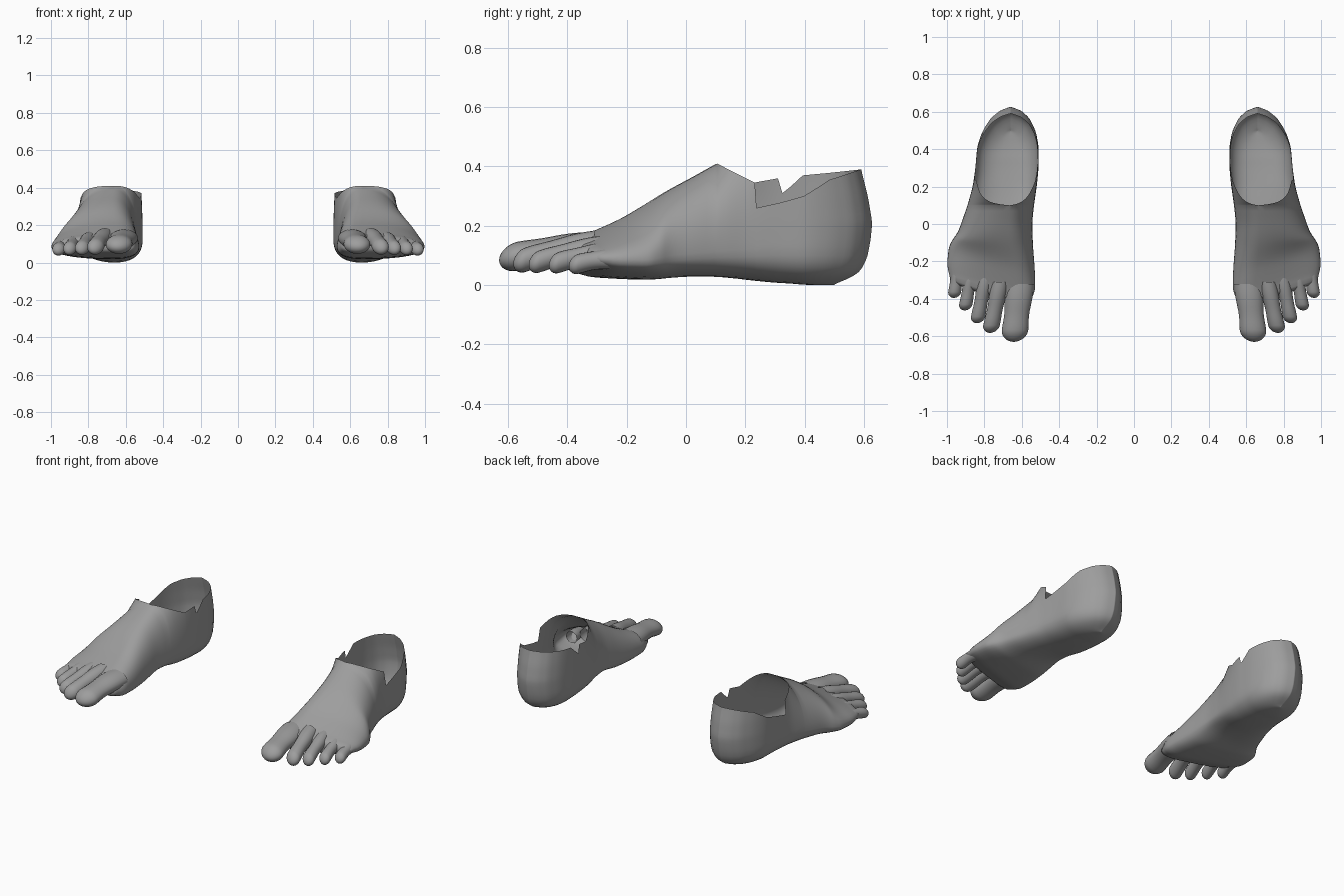
import bpy, bmesh, math

if "Cube" in bpy.data.objects:
    bpy.data.objects.remove(bpy.data.objects["Cube"])

skin = bpy.data.materials.new("plain grey")
skin.diffuse_color = (0.34, 0.34, 0.34, 1)
skin.use_nodes = True
skin.node_tree.nodes["Principled BSDF"].inputs["Base Color"].default_value = skin.diffuse_color


def lerp(keys, vals, y):
    for i in range(len(keys) - 1):
        if y <= keys[i + 1]:
            t = max(0, (y - keys[i]) / (keys[i + 1] - keys[i]))
            return vals[i] + (vals[i + 1] - vals[i]) * t
    return vals[-1]


def smooth(keys, vals, y, r=0.025):
    # rounded version of a piecewise linear curve
    return sum(lerp(keys, vals, y + r * k) for k in (-1, -.5, 0, .5, 1)) / 5


def loft(name, rings, closed):
    bm = bmesh.new()
    rows = [[bm.verts.new(p) for p in r] for r in rings]
    n = len(rows[0])
    for a, b in zip(rows, rows[1:]):
        for i in range(n if closed else n - 1):
            j = (i + 1) % n
            bm.faces.new((a[i], b[i], b[j], a[j]))
    bmesh.ops.remove_doubles(bm, verts=bm.verts, dist=0.0008)
    bmesh.ops.recalc_face_normals(bm, faces=bm.faces)
    me = bpy.data.meshes.new(name)
    bm.to_mesh(me)
    bm.free()
    ob = bpy.data.objects.new(name, me)
    bpy.context.collection.objects.link(ob)
    me.materials.append(skin)
    for f in me.polygons:
        f.use_smooth = True
    ob.modifiers.new("other_foot", "MIRROR").use_mirror_merge = False
    return ob


# foot measurements along its length
FRONT = -.43
Y = [FRONT, -.36, -.25, -.12, 0, .1, .2, .3, .42, .5, .57, .61, .63]
INNER = [.56, .528, .53, .54, .545, .535, .52, .51, .51, .525, .56, .605, .66]
OUTER = [.98, 1.0, .99, .965, .925, .89, .862, .848, .838, .81, .765, .715, .66]
PEAK = [.65, .65, .66, .67, .67, .665, .66, .66, .66, .66, .66, .66, .66]
SOLE = [.055, .027, .02, .018, .025, .023, .018, .008, .002, 0, 0, 0, 0]
TOP = [.145, .175, .225, .293, .352, .408, .56, .85, .9, .9, .9, .9, .9]
MID = [.09, .085, .085, .095, .105, .115, .12, .13, .13, .13, .13, .13, .13]
# ankle rim heights on each side
RIM_Y = [.10, .232, .238, .31, .325, .40, .50, .63]
RIM_IN = [.412, .345, .347, .36, .31, .37, .378, .39]
RIM_OUT = [.412, .345, .26, .276, .28, .30, .355, .39]
HEEL_Z = [0, .02, .045, .09, .15, .21, .3, .39]
HEEL_Y = [.49, .545, .587, .61, .622, .628, .613, .59]
POW = 2.1


def section(y):
    xi, xo = lerp(Y, INNER, y), lerp(Y, OUTER, y)
    if y < .5:
        xi, xo = smooth(Y, INNER, y), smooth(Y, OUTER, y)
    cx = lerp(Y, PEAK, y)
    z0, zm = smooth(Y, SOLE, y), smooth(Y, MID, y)
    z1 = lerp(Y, TOP, y) if y > .06 else smooth(Y, TOP, y)

    def half(width, side):
        rim = lerp(RIM_Y, RIM_IN if side < 0 else RIM_OUT, y)
        ratio = 1 if y <= .1 else min(1, (rim - zm) / (z1 - zm))
        end = math.asin(ratio ** (POW / 2))
        pts = []
        for k in range(13):      # upper arch, from rim down to widest point
            a = end * (1 - k / 12)
            pts.append((cx + side * width * max(0, math.cos(a)) ** (2 / POW),
                        zm + (z1 - zm) * math.sin(a) ** (2 / POW)))
        for k in range(1, 11):   # rounded underside
            a = math.pi / 2 * k / 10
            pts.append((cx + side * width * max(0, math.cos(a)) ** (2 / 2.6),
                        zm - (zm - z0) * math.sin(a) ** (2 / 2.6)))
        return pts

    outline = half(cx - xi, -1) + half(xo - cx, 1)[-2::-1]
    ring = []
    for x, z in outline:
        yy = y
        if y > .35:              # heel curves in above and below
            yy = .35 + (y - .35) * (smooth(HEEL_Z, HEEL_Y, z, .01) - .35) / .28
        w = min(1, max(0, -y / .3))
        yy += .29 * (x - .53) * w * w * (3 - 2 * w)   # slanted toe line
        if z < zm and abs(y - .03) < .2:              # hollow inner arch
            s = min(1, max(0, (.78 - x) / .2))
            z += .022 * s * math.cos((y - .03) / .2 * math.pi / 2) ** 2 * (zm - z) / (zm - z0)
        ring.append((x, yy, z))
    return ring


# foot shell, open at the ankle
ys = [FRONT + .025 * i for i in range(21)]
ys += [.10, .105, .112, .12, .135, .15, .17, .19, .21, .232, .238, .26, .285, .31, .325, .35, .375, .40]
ys += [.40 + .23 * math.sin(math.pi / 2 * k / 14) for k in range(1, 15)]
rings = [section(y) for y in ys]
caps = []
for s, d in ((.0, .024), (.5, .022), (.8, .015), (.93, .007)):
    caps.append([(.76 + (x - .76) * s, y + (1 - s) * .29 * (.76 - x) - d,
                  .092 + (z - .092) * s) for x, y, z in rings[0]])
loft("foot", caps + rings, closed=False)

# toes: base, tip, half width, half height
TOES = {
    "big_toe": ((.605, -.28, .128), (.643, -.63, .088), .072, .050),
    "second_toe": ((.705, -.27, .145), (.770, -.582, .076), .045, .042),
    "third_toe": ((.785, -.25, .130), (.840, -.53, .072), .039, .038),
    "fourth_toe": ((.862, -.22, .110), (.905, -.462, .070), .036, .036),
    "little_toe": ((.935, -.19, .088), (.963, -.395, .067), .035, .034),
}
T = [0, .3, .6, .82, 1]
WIDE = [1.05, 1.05, .9, 1.0, .95]
for name, (base, tip, rx, rz) in TOES.items():
    length = base[1] - tip[1]
    round_len = min(.9 * rx / length, .3)
    rings = []
    for k in range(2, 25):
        t = k / 14 * (1 - round_len) if k <= 14 else \
            1 - round_len * (1 - math.sin(math.pi / 2 * (k - 14) / 10))
        f = smooth(T, WIDE, t, .08)
        u = max(0, (t - 1 + round_len) / round_len)
        f *= math.sqrt(max(0, 1 - u * u))
        c = [base[i] + (tip[i] - base[i]) * t for i in range(3)]
        c[2] += .010 * math.sin(math.pi * t) - .004 * t
        rings.append([(c[0] + rx * f * math.cos(a), c[1], c[2] + rz * f * math.sin(a))
                      for a in (2 * math.pi * j / 20 for j in range(20))])
    loft(name, rings, closed=True)
